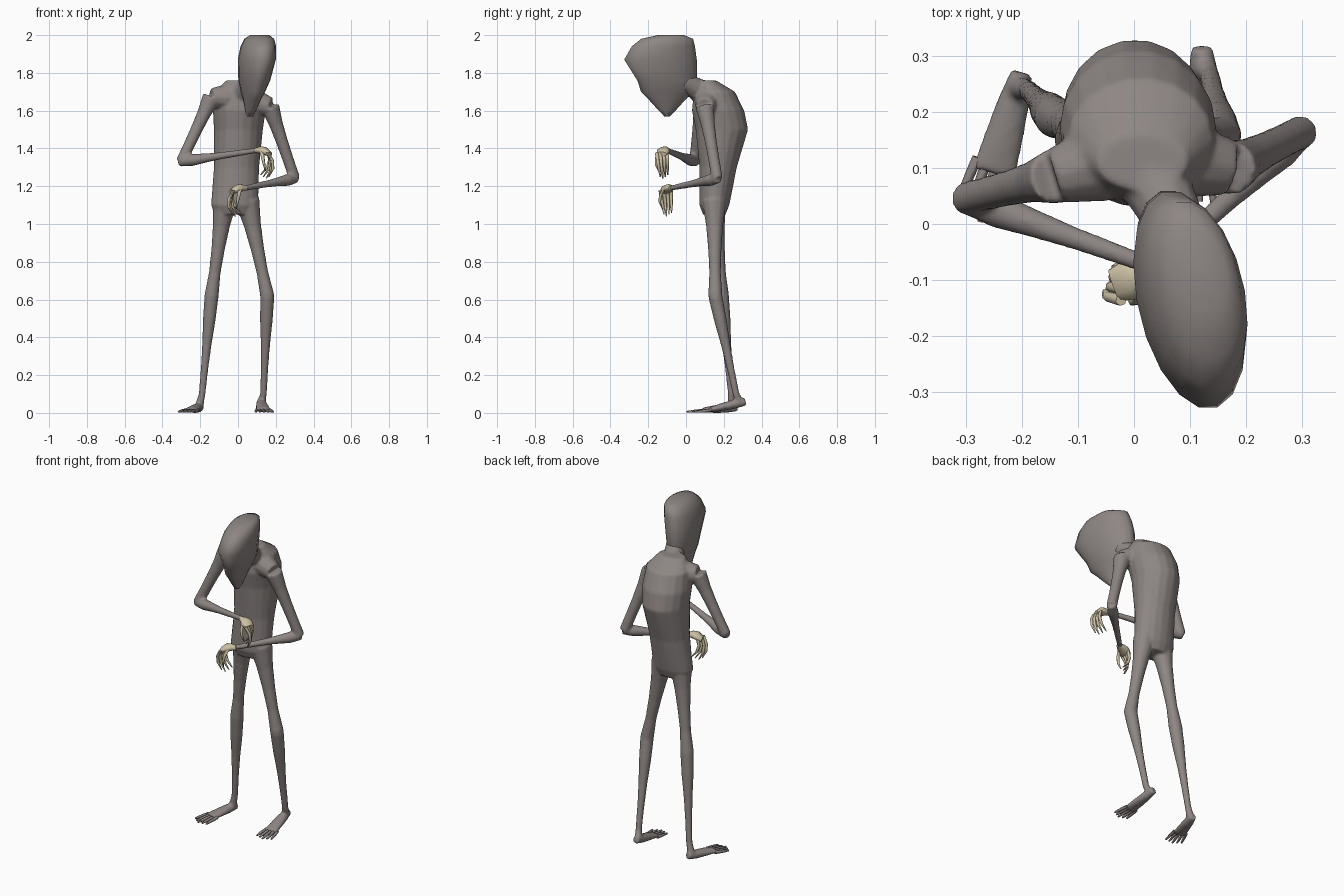
import bpy, bmesh, math
from mathutils import Vector

cube = bpy.data.objects.get("Cube")
if cube:
    bpy.data.objects.remove(cube)


def material(name, red, green, blue):
    mat = bpy.data.materials.new(name)
    mat.use_nodes = True
    mat.diffuse_color = (red, green, blue, 1)
    shader = mat.node_tree.nodes["Principled BSDF"]
    shader.inputs["Base Color"].default_value = mat.diffuse_color
    return mat


skin = material("warm grey skin", .27, .24, .23)
bone_colour = material("pale bone", .6, .53, .37)


def bridge(bm, rings):
    """Join point rings into a closed tube with capped ends."""
    rows = [[bm.verts.new(point) for point in ring] for ring in rings]
    count = len(rows[0])
    for low, high in zip(rows, rows[1:]):
        for i in range(count):
            j = (i + 1) % count
            bm.faces.new((low[i], low[j], high[j], high[i]))
    bm.faces.new(rows[0])
    bm.faces.new(rows[-1])


def column(bm, levels, centre, lean, twist=0, sides=18):
    """Stack level ellipses: z, middle y, half width, half depth."""
    rings = []
    for z, y, width, depth in levels:
        ring = []
        for i in range(sides):
            angle = math.tau * i / sides
            dy = depth * math.sin(angle)
            dx = width * math.cos(angle) + twist * dy
            ring.append((centre + lean * (z - levels[0][0]) + dx, y + dy, z))
        rings.append(ring)
    bridge(bm, rings)


def bone(bm, start, end, radii, flat=(1, 1), bow=Vector(), sides=12):
    """Run a tube between two points, with evenly spaced radii and an optional bow."""
    along = (end - start).normalized()
    side = Vector((0, 0, 1)).cross(along).normalized()
    up = along.cross(side)
    rings = []
    for k, radius in enumerate(radii):
        t = k / (len(radii) - 1)
        middle = start.lerp(end, t) + bow * math.sin(math.pi * t)
        height = radius * (flat[0] + (flat[1] - flat[0]) * t)
        angles = [math.tau * i / sides for i in range(sides)]
        rings.append([middle + side * radius * math.cos(a) + up * height * math.sin(a)
                      for a in angles])
    bridge(bm, rings)


def finish(bm, name, mat):
    bmesh.ops.recalc_face_normals(bm, faces=bm.faces)
    mesh = bpy.data.meshes.new(name)
    bm.to_mesh(mesh)
    bm.free()
    mesh.materials.append(mat)
    obj = bpy.data.objects.new(name, mesh)
    bpy.context.collection.objects.link(obj)
    bpy.ops.object.select_all(action="DESELECT")
    obj.select_set(True)
    bpy.context.view_layer.objects.active = obj
    bpy.ops.object.shade_smooth_by_angle(angle=math.radians(60))
    return obj


# Joints of the pose, for each side of the body
arms = {
    "right": [Vector((-.14, .085, 1.67)), Vector((-.3, .045, 1.33)), Vector((.1, -.1, 1.39))],
    "left": [Vector((.17, .1, 1.62)), Vector((.3, .165, 1.24)), Vector((.035, -.08, 1.19))],
}
legs = {
    "right": [Vector((-.07, .15, 1.12)), Vector((-.14, .19, .62)), Vector((-.19, .24, .1)),
              Vector((-.2, .27, .03)), Vector((-.25, .09, .015))],
    "left": [Vector((.05, .15, 1.12)), Vector((.155, .155, .62)), Vector((.135, .265, .1)),
             Vector((.12, .315, .06)), Vector((.135, .12, .015))],
}
chest = Vector((.01, .13, 1.67))

# Hunched torso and neck
body = bmesh.new()
column(body, [
    (1.76, .11, .08, .05), (1.7, .15, .13, .11), (1.6, .17, .14, .14),
    (1.5, .19, .13, .14), (1.3, .17, .12, .1), (1.1, .15, .125, .08),
    (1.05, .15, .1, .06)], centre=.015, lean=.05)
bone(body, chest, Vector((.085, -.02, 1.76)), (.08, .06, .05))

# Thin arms folded across the front
for shoulder, elbow, wrist in arms.values():
    bone(body, chest.lerp(shoulder, .5), shoulder, (.07, .06, .05))
    bone(body, shoulder, elbow, (.05, .037, .032, .03, .03))
    outer = elbow.lerp(wrist, -.03)
    bone(body, outer, wrist, (.025, .032, .025, .02, .018, .016, .014))

# Long legs and flat feet
for hip, knee, ankle, heel, ball in legs.values():
    bone(body, hip, knee, (.065, .046, .036, .031, .038))
    bone(body, knee, ankle, (.038, .034, .025, .02, .018))
    bone(body, ankle, heel.lerp(ball, .15), (.018, .02, .025))
    bone(body, heel, ball, (.02, .03, .036, .042), flat=(1.1, .3))

# Fuse the overlapping limbs into one soft skin
body_object = finish(body, "body", skin)
fuse = body_object.modifiers.new("fuse", "REMESH")
fuse.mode = "VOXEL"
fuse.voxel_size = .007
fuse.use_smooth_shade = True
soften = body_object.modifiers.new("soften", "SMOOTH")
soften.iterations = 5

# Long head, turned slightly and tapering to the chin
head = bmesh.new()
column(head, [
    (2, -.08, .05, .07), (1.98, -.1, .075, .14), (1.94, -.12, .09, .17),
    (1.87, -.135, .095, .195), (1.76, -.1, .08, .16), (1.7, -.1, .06, .14),
    (1.66, -.1, .045, .1), (1.6, -.1, .028, .045), (1.57, -.1, .015, .015)],
    centre=.115, lean=.12, twist=-.17)
finish(head, "head", skin)

# Five slender toes on each foot
for name, (hip, knee, ankle, heel, ball) in legs.items():
    toes = bmesh.new()
    forward = (ball - heel).normalized()
    forward.z = 0
    across = Vector((-forward.y, forward.x, 0))
    for i in range(-2, 3):
        root = ball + across * i * .018 - forward * .02
        tip = root + forward * (.11 - .01 * abs(i)) + across * i * .006
        tip.z = .006
        bone(toes, root, tip, (.009, .009, .008, .005), sides=6)
    finish(toes, name + "_toes", skin)

# Drooping bony hands, mirrored about the wrist
for name, reach in (("right", 1), ("left", -1)):
    wrist = arms[name][-1]

    def place(x, y, z):
        return wrist + Vector((reach * x, y, z))

    hand = bmesh.new()
    bone(hand, place(-.01, 0, 0), place(.07, -.03, -.02), (.013, .025, .036, .03),
         flat=(1, .4), bow=Vector((0, 0, .01)))
    for i in range(4):
        knuckle = place(.058, -.056 + .019 * i, -.012)
        tip = place(.064 - .015 * i, -.036 + .013 * i, -.15 + .01 * abs(i - 1))
        bone(hand, knuckle, tip, (.01, .009, .008, .003),
             bow=Vector((reach * .026, 0, 0)), sides=6)
    bone(hand, place(.025, -.035, -.005), place(.045, -.045, -.11), (.011, .009, .007, .003),
         bow=Vector((0, -.02, 0)), sides=6)
    finish(hand, name + "_hand", bone_colour)
